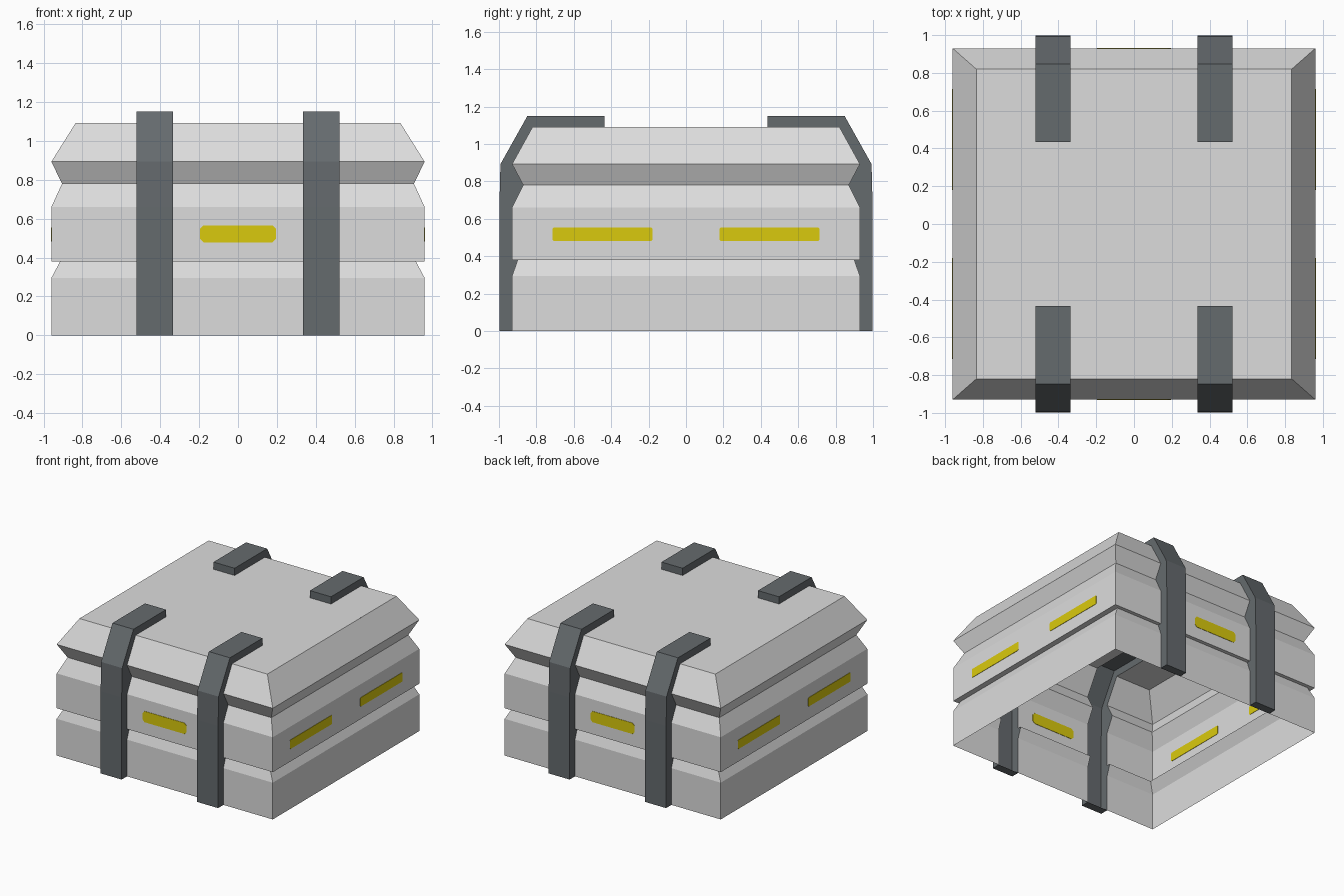
import bpy, bmesh

if "Cube" in bpy.data.objects:
    bpy.data.objects.remove(bpy.data.objects["Cube"])


def material(name, rgb):
    m = bpy.data.materials.new(name)
    m.diffuse_color = (*rgb, 1)
    m.use_nodes = True
    m.node_tree.nodes["Principled BSDF"].inputs["Base Color"].default_value = m.diffuse_color
    return m


GREY = material("light_grey", (0.72, 0.72, 0.72))
DARK = material("dark_strap_grey", (0.13, 0.145, 0.155))
YELLOW = material("yellow", (0.70, 0.59, 0.004))

# Crate silhouette: (half width, half depth, height), open at the bottom
LEVELS = [(0.96, 0.93, 0), (0.96, 0.93, 0.295), (0.915, 0.90, 0.38), (0.96, 0.93, 0.38),
          (0.96, 0.93, 0.66), (0.905, 0.87, 0.78), (0.96, 0.93, 0.893), (0.835, 0.82, 1.092)]
S0, S1 = 0.335, 0.522      # strap inner and outer x
END = 0.435                # strap end on the lid
STRAP_TOP = 1.15


def finish(name, faces, mat):
    bm = bmesh.new()
    for f in faces:
        bm.faces.new([bm.verts.new(p) for p in f])
    bmesh.ops.remove_doubles(bm, verts=bm.verts, dist=1e-4)
    bmesh.ops.recalc_face_normals(bm, faces=bm.faces)
    me = bpy.data.meshes.new(name)
    bm.to_mesh(me)
    bm.free()
    me.materials.append(mat)
    ob = bpy.data.objects.new(name, me)
    bpy.context.collection.objects.link(ob)
    return ob


# Crate shell, with gaps where the straps take over the surface
faces = []
for (xa, ya, za), (xb, yb, zb) in zip(LEVELS, LEVELS[1:]):
    for s in (-1, 1):
        faces.append([(s * xa, -ya, za), (s * xa, ya, za), (s * xb, yb, zb), (s * xb, -yb, zb)])
        low = [-xa, -S1, -S0, S0, S1, xa]
        high = [-xb, -S1, -S0, S0, S1, xb]
        for i in (0, 2, 4):
            faces.append([(low[i], s * ya, za), (low[i + 1], s * ya, za),
                          (high[i + 1], s * yb, zb), (high[i], s * yb, zb)])
tx, ty, tz = LEVELS[-1]
gx = [-tx, -S1, -S0, S0, S1, tx]
gy = [-ty, -END, END, ty]
for i in range(5):
    for j in range(3):
        if i in (1, 3) and j != 1:
            continue
        faces.append([(gx[i], gy[j], tz), (gx[i + 1], gy[j], tz),
                      (gx[i + 1], gy[j + 1], tz), (gx[i], gy[j + 1], tz)])
finish("crate_shell", faces, GREY)

# Straps: side cheeks follow the crate profile, outer band is smooth
inner = [(y, z) for _, y, z in LEVELS] + [(END, tz)]
outer = [(END, STRAP_TOP), (0.848, STRAP_TOP), (0.992, 0.893), (0.998, 0.66), (0.998, 0)]
band = [inner[-1]] + outer + [inner[0]]
for sx in (-1, 1):
    for sy in (-1, 1):
        faces = [[(sx * x, sy * y, z) for y, z in inner + outer] for x in (S0, S1)]
        for (ya, za), (yb, zb) in zip(band, band[1:]):
            faces.append([(sx * S0, sy * ya, za), (sx * S1, sy * ya, za),
                          (sx * S1, sy * yb, zb), (sx * S0, sy * yb, zb)])
        name = ("front" if sy < 0 else "back") + ("_left" if sx < 0 else "_right") + "_strap"
        finish(name, faces, DARK)


# Yellow marker plates, thin enough to show on both sides of the wall
def plate(name, centre, half_u, half_v, cut, axis, wall):
    u, v = half_u, half_v
    outline = [(-u, -v + cut), (-u + cut, -v), (u - cut, -v), (u, -v + cut),
               (u, v - cut), (u - cut, v), (-u + cut, v), (-u, v - cut)]

    def place(p, d):
        a, z = centre[0] + p[0], centre[1] + p[1]
        return (a, wall + d, z) if axis == "y" else (wall + d, a, z)

    t = 0.003
    fs = [[place(p, d) for p in outline] for d in (-t, t)]
    for p, q in zip(outline, outline[1:] + outline[:1]):
        fs.append([place(p, -t), place(q, -t), place(q, t), place(p, t)])
    finish(name, fs, YELLOW)


for s, label in ((-1, "front"), (1, "back")):
    plate(label + "_marker", (0, 0.522), 0.195, 0.044, 0.018, "y", s * 0.93)
for s, label in ((-1, "left"), (1, "right")):
    for k in (-1, 1):
        plate(label + "_marker", (k * 0.447, 0.518), 0.267, 0.036, 0.006, "x", s * 0.96)
